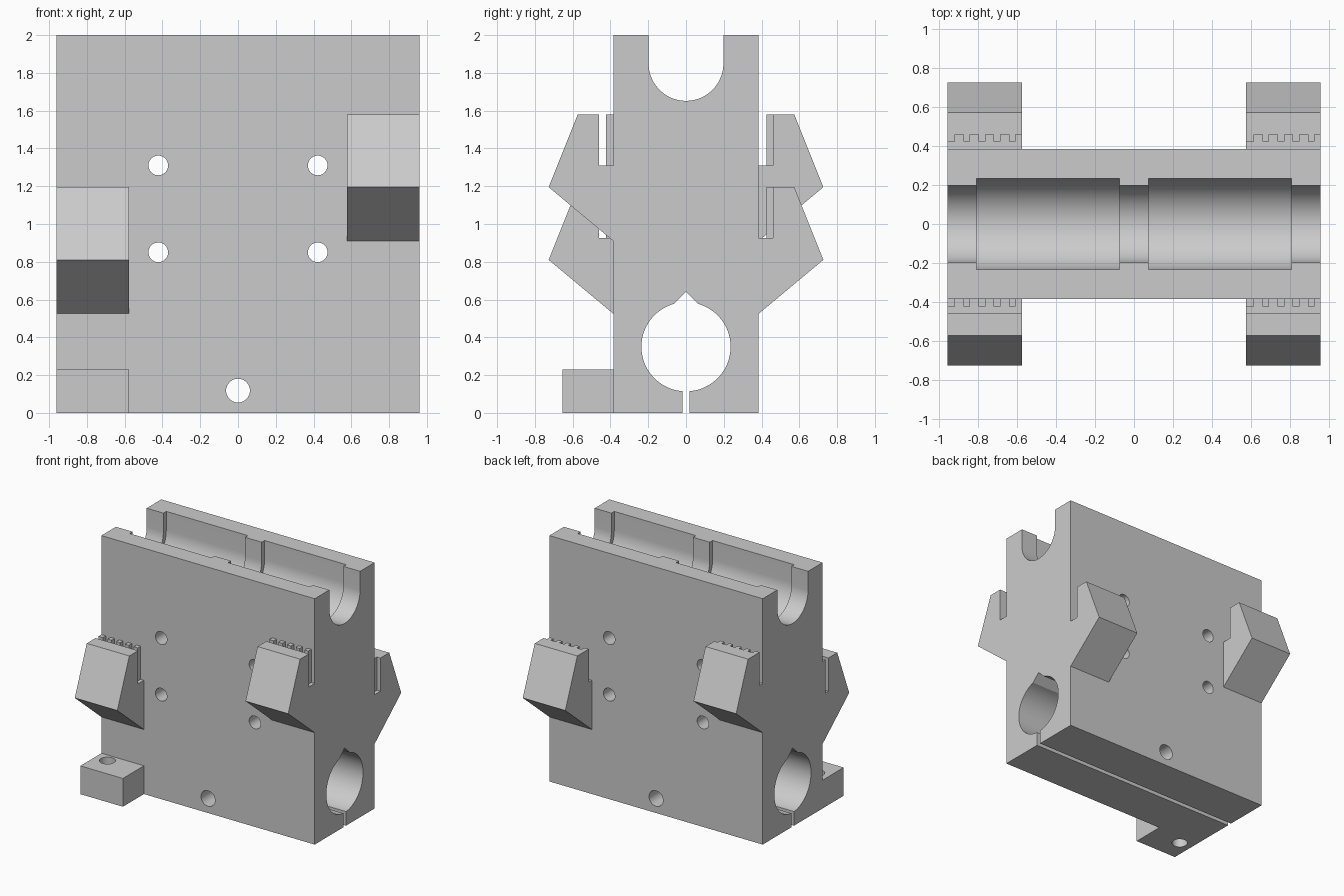
import bpy
import bmesh
from math import sin, cos, pi, asin, radians

if "Cube" in bpy.data.objects:
    bpy.data.objects.remove(bpy.data.objects["Cube"], do_unlink=True)

grey = bpy.data.materials.new("plain grey")
grey.use_nodes = True
grey.diffuse_color = (0.6, 0.6, 0.6, 1)
grey.node_tree.nodes["Principled BSDF"].inputs["Base Color"].default_value = (0.6, 0.6, 0.6, 1)

HALF_X, HALF_Y, TOP = 0.96, 0.385, 2.0
CLAMP_W = 0.383


def make_object(name, bm):
    bmesh.ops.recalc_face_normals(bm, faces=bm.faces[:])
    mesh = bpy.data.meshes.new(name)
    bm.to_mesh(mesh)
    bm.free()
    mesh.materials.append(grey)
    obj = bpy.data.objects.new(name, mesh)
    bpy.context.collection.objects.link(obj)
    return obj


def add_prism(bm, points, x0, x1):
    """Extrude a (y, z) outline along x."""
    face = bm.faces.new([bm.verts.new((x0, y, z)) for y, z in points])
    new = bmesh.ops.extrude_face_region(bm, geom=[face])["geom"]
    verts = [g for g in new if isinstance(g, bmesh.types.BMVert)]
    bmesh.ops.translate(bm, verts=verts, vec=(x1 - x0, 0, 0))


def prism(name, points, x0, x1):
    bm = bmesh.new()
    add_prism(bm, points, x0, x1)
    return make_object(name, bm)


def arc(cz, r, a0, a1, n=48):
    """Points around y = 0 at height cz."""
    steps = [a0 + (a1 - a0) * i / n for i in range(n + 1)]
    return [(r * cos(a), cz + r * sin(a)) for a in steps]


def rod(name, r, location, axis):
    bpy.ops.mesh.primitive_cylinder_add(vertices=40, radius=r, depth=2, location=location,
                                        rotation=(pi / 2 if axis == "y" else 0, 0, 0))
    obj = bpy.context.object
    obj.name = name
    obj.data.materials.append(grey)
    obj.hide_render = True
    return obj


def cut(target, cutters):
    """Subtract the cutters, then remove them."""
    bpy.context.view_layer.objects.active = target
    for cutter in cutters:
        mod = target.modifiers.new("cut", "BOOLEAN")
        mod.operation, mod.solver, mod.object = "DIFFERENCE", "EXACT", cutter
        bpy.ops.object.modifier_apply(modifier=mod.name)
        bpy.data.objects.remove(cutter, do_unlink=True)


# Body outline: upper trough, lower bore with a peaked relief and a clamping slit
BORE_Z, BORE_R, SLIT = 0.35, 0.236, 0.018
a_slit = -pi / 2 + asin(SLIT / BORE_R)
a_peak = pi / 2 - asin(0.065 / BORE_R)
right_bore = arc(BORE_Z, BORE_R, a_slit, a_peak)
left_bore = [(-y, z) for y, z in reversed(right_bore)]
outline = [(-HALF_Y, 0), (-SLIT, 0)] + left_bore[::-1] + [(0, 0.64)] + right_bore[::-1]
outline += [(SLIT, 0), (HALF_Y, 0), (HALF_Y, TOP), (0.198, TOP)]
outline += arc(1.85, 0.198, 0, -pi) + [(-0.198, TOP), (-HALF_Y, TOP)]
body = prism("body", outline, -HALF_X, HALF_X)

# Wider bearing pockets in the trough, and cross holes
pocket = [(0.235, 2.1)] + arc(1.85, 0.235, 0, -pi) + [(-0.235, 2.1)]
cutters = [prism("pocket_cutter", pocket, x0, x0 + 0.735) for x0 in (-0.81, 0.075)]
cutters += [rod("hole_cutter", 0.052, (x, 0, z), "y") for x in (-0.422, 0.422) for z in (0.85, 1.31)]
cutters.append(rod("bolt_cutter", 0.063, (0, 0, 0.118), "y"))
cut(body, cutters)

# Foot with a vertical hole
foot = prism("foot", [(-0.655, 0), (-HALF_Y, 0), (-HALF_Y, 0.23), (-0.655, 0.23)],
             -HALF_X, -HALF_X + CLAMP_W)
cut(foot, [rod("foot_cutter", 0.06, (-0.85, -0.465, 0), "z")])


# Belt clamps: slotted wedge with a row of teeth inside the slot
def belt_clamp(name, x0, side, drop):
    wedge = [(HALF_Y, 0.91), (0.727, 1.195), (0.573, 1.58), (0.46, 1.58), (0.46, 1.31), (HALF_Y, 1.31)]
    bm = bmesh.new()
    add_prism(bm, [(side * y, z - drop) for y, z in wedge], x0, x0 + CLAMP_W)
    y0, y1 = (-0.423, -HALF_Y) if side < 0 else (0.425, 0.46)
    for i in range(5):
        start = max(0, 0.005 + 0.078 * i)
        x_start = x0 if i == 0 else x0 + start
        add_prism(bm, [(y0, 1.31 - drop), (y1, 1.31 - drop), (y1, 1.58 - drop), (y0, 1.58 - drop)],
                  x_start, x0 + start + 0.035)
    make_object(name, bm)


LEFT_X, RIGHT_X = HALF_X - CLAMP_W, -HALF_X
belt_clamp("front_left_clamp", LEFT_X, -1, 0)
belt_clamp("front_right_clamp", RIGHT_X, -1, 0.385)
belt_clamp("back_left_clamp", LEFT_X, 1, 0.385)
belt_clamp("back_right_clamp", RIGHT_X, 1, 0)

# Smooth the round surfaces, keep the edges sharp
bpy.ops.object.select_all(action="DESELECT")
for obj in (body, foot):
    obj.select_set(True)
bpy.context.view_layer.objects.active = body
bpy.ops.object.shade_smooth_by_angle(angle=radians(25))
